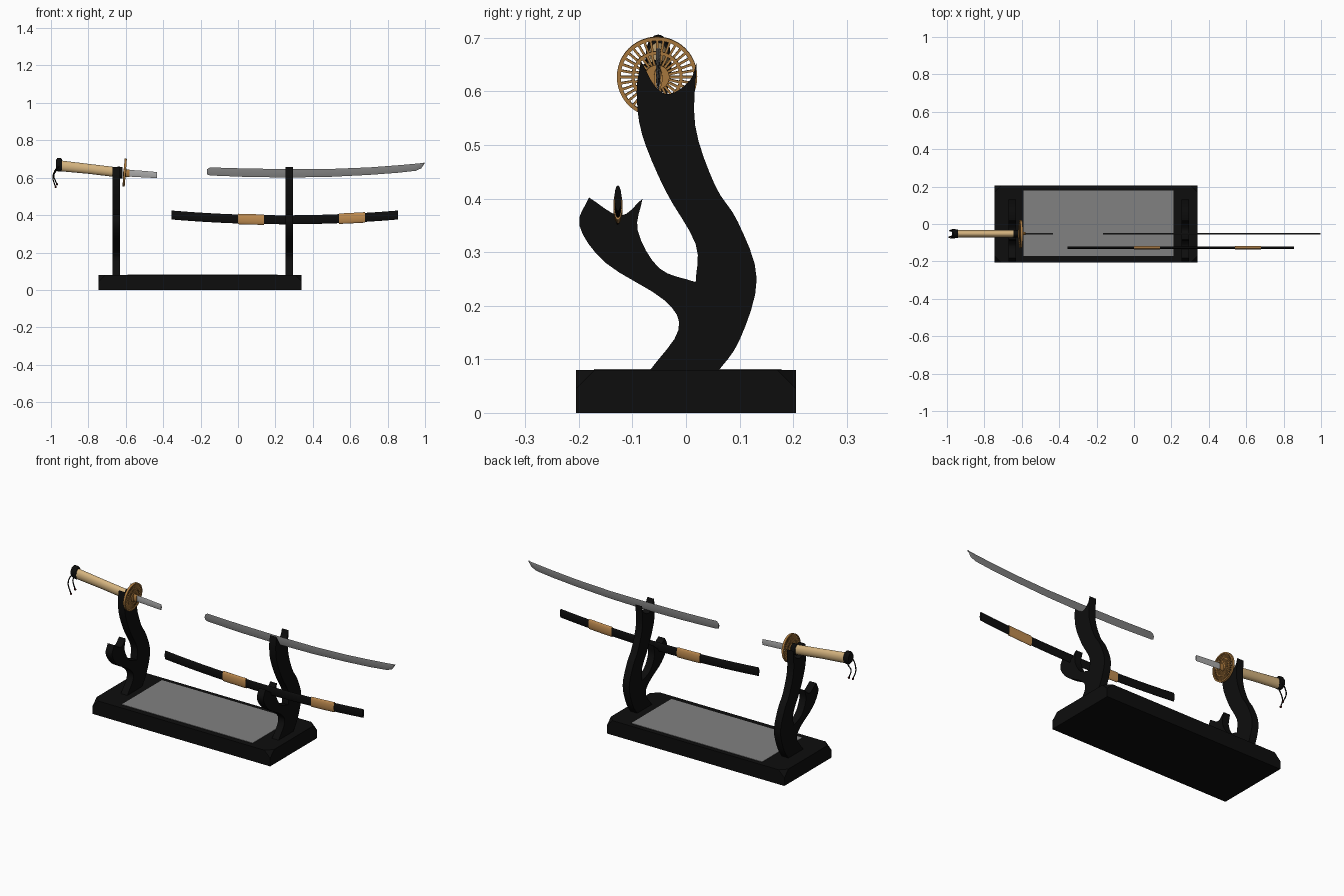
import bpy, bmesh
from math import sin, cos, pi
from mathutils import Matrix, Vector

cube = bpy.data.objects.get("Cube")
if cube:
    bpy.data.objects.remove(cube, do_unlink=True)


def material(name, r, g, b):
    m = bpy.data.materials.new(name)
    m.use_nodes = True
    m.diffuse_color = (r, g, b, 1)
    m.node_tree.nodes["Principled BSDF"].inputs["Base Color"].default_value = (r, g, b, 1)
    return m


BLACK = material("black lacquer", .004, .004, .004)
PANEL = material("grey panel", .22, .22, .22)
STEEL = material("blade steel", .21, .21, .21)
BRIGHT = material("bright steel", .4, .4, .4)
TAN = material("pale wrap", .66, .45, .21)
BAND = material("tan wrap", .52, .26, .08)
BRONZE = material("bronze", .42, .2, .05)
RED = material("dark red", .04, .004, .004)


def finish(name, bm, mat, smooth=True):
    bmesh.ops.recalc_face_normals(bm, faces=bm.faces)
    mesh = bpy.data.meshes.new(name)
    bm.to_mesh(mesh)
    bm.free()
    mesh.materials.append(mat)
    obj = bpy.data.objects.new(name, mesh)
    bpy.context.collection.objects.link(obj)
    if smooth:
        bpy.ops.object.select_all(action='DESELECT')
        obj.select_set(True)
        bpy.context.view_layer.objects.active = obj
        bpy.ops.object.shade_smooth_by_angle(angle=.6)
    return obj


def box(bm, size, place):
    return bmesh.ops.create_cube(bm, size=1, matrix=place @ Matrix.Diagonal((*size, 1)))["verts"]


def loft(name, stations, y, half_width, mat, sides=20):
    """Skin elliptical sections given as (x, bottom, top)."""
    bm = bmesh.new()
    rings = []
    for x, low, high in stations:
        mid, rad = (low + high) / 2, (high - low) / 2
        turns = [2 * pi * i / sides for i in range(sides)]
        rings.append([bm.verts.new((x, y + half_width * cos(t), mid + rad * sin(t))) for t in turns])
    for a, b in zip(rings, rings[1:]):
        for i in range(sides):
            j = (i + 1) % sides
            bm.faces.new((a[i], a[j], b[j], b[i]))
    bm.faces.new(rings[0])
    bm.faces.new(rings[-1])
    return finish(name, bm, mat)


def smooth_run(points, steps=4):
    """Catmull-Rom samples through the points, leaving out the last one."""
    p = [Vector(q) for q in points]
    p = [2 * p[0] - p[1]] + p + [2 * p[-1] - p[-2]]
    out = []
    for a, b, c, d in zip(p, p[1:], p[2:], p[3:]):
        for k in range(steps):
            t = k / steps
            out.append(.5 * (2 * b + (c - a) * t + (2 * a - 5 * b + 4 * c - d) * t * t
                             + (3 * b - a - 3 * c + d) * t ** 3))
    return out


# Base with clipped top corners, and its inset panel
bm = bmesh.new()
verts = box(bm, (1.085, .41, .08), Matrix.Translation((-.2025, 0, .04)))
bmesh.ops.bevel(bm, geom=[v for v in verts if v.co.z > .05], offset=.035, affect='VERTICES')
finish("base", bm, BLACK, False)
bm = bmesh.new()
box(bm, (.8, .35, .004), Matrix.Translation((-.19, .003, .08)))
finish("base_panel", bm, PANEL, False)

# Forked uprights: smooth runs meeting at sharp tips and the crotch
RUNS = [
    [(.054, .07), (.1, .136), (.132, .25), (.097, .356), (.054, .425), (.017, .537), (.02, .655)],
    [(.02, .655), (.007, .62), (-.03, .595), (-.058, .61), (-.084, .657)],
    [(-.084, .657), (-.092, .6), (-.082, .52), (-.039, .416), (.018, .315), (.018, .244)],
    [(.018, .244), (-.05, .27), (-.09, .34), (-.081, .4)],
    [(-.081, .4), (-.123, .368), (-.181, .402)],
    [(-.181, .402), (-.199, .35), (-.15, .28), (-.04, .21), (-.014, .155), (-.067, .08)],
    [(-.067, .08), (-.067, .07)],
]
outline = [q for run in RUNS for q in smooth_run(run, 4 if len(run) > 2 else 1)]
outline.append(Vector((-.067, .07)))
for side, x in (("right", -.65), ("left", .275)):
    bm = bmesh.new()
    face = bm.faces.new([bm.verts.new((x - .02, q.x, q.y)) for q in outline])
    top = bmesh.ops.extrude_face_region(bm, geom=[face])["geom"]
    bmesh.ops.translate(bm, vec=(.04, 0, 0), verts=[g for g in top if isinstance(g, bmesh.types.BMVert)])
    bmesh.ops.triangulate(bm, faces=[f for f in bm.faces if len(f.verts) > 4])
    finish(side + "_upright", bm, BLACK)

# Scabbard: a shallow sagging sweep with two wrapped bands
SHEATH_Y = -.127


def sheath(name, x0, x1, half_height, half_width, mat):
    xs = [x0 + (x1 - x0) * i / 16 for i in range(17)]
    mids = [.375 + .07 * (x - .25) ** 2 for x in xs]
    loft(name, [(x, m - half_height, m + half_height) for x, m in zip(xs, mids)], SHEATH_Y, half_width, mat)


sheath("scabbard", -.355, .855, .024, .0065, BLACK)
sheath("scabbard_band_right", 0, .14, .028, .0085, BAND)
sheath("scabbard_band_left", .54, .68, .028, .0085, BAND)

# Blade resting in the left upright, and the short stub at the guard
SWORD_Y = -.052
loft("blade", [(-.165, .618, .645), (-.15, .612, .655), (.05, .604, .649), (.28, .601, .646),
               (.5, .605, .647), (.7, .615, .655), (.85, .626, .666), (.95, .637, .675),
               (.98, .65, .678), (.998, .678, .681)], SWORD_Y, .004, STEEL, 4)
loft("blade_stub", [(-.6, .607, .643), (-.51, .602, .637), (-.432, .598, .63)], SWORD_Y, .004, BRIGHT, 4)

# Hilt: wrapped grip, pommel cap and collars
loft("grip", [(-.955, .635, .693), (-.8, .621, .674), (-.64, .602, .655)], SWORD_Y, .019, TAN)
loft("pommel", [(-.972, .642, .698), (-.965, .634, .706), (-.947, .632, .704), (-.94, .638, .697)],
     SWORD_Y, .023, BLACK)
loft("grip_collar", [(-.645, .598, .66), (-.617, .596, .657)], SWORD_Y, .021, BLACK)
loft("blade_collar", [(-.6, .605, .645), (-.58, .603, .643)], SWORD_Y, .008, BRONZE)

# Openwork guard: rim, inner ring, hub and spokes
TILT = Matrix.Translation((-.606, SWORD_Y - .002, .627)) @ Matrix.Rotation(.08, 4, 'Y')


def ring(bm, inner, outer, thick, n=48):
    corners = ((-thick, inner), (-thick, outer), (thick, outer), (thick, inner))
    loops = []
    for i in range(n):
        t = 2 * pi * i / n
        loops.append([bm.verts.new(TILT @ Vector((x, r * cos(t), r * sin(t)))) for x, r in corners])
    for a, b in zip(loops, loops[1:] + loops[:1]):
        for i in range(4):
            j = (i + 1) % 4
            bm.faces.new((a[i], a[j], b[j], b[i]))


bm = bmesh.new()
ring(bm, .068, .075, .006)
ring(bm, .042, .048, .006)
ring(bm, .003, .023, .008)
for count, start, end, width in ((36, .046, .07, .0045), (28, .02, .044, .0045)):
    for i in range(count):
        place = TILT @ Matrix.Rotation(2 * pi * i / count, 4, 'X') @ Matrix.Translation((0, 0, (start + end) / 2))
        box(bm, (.007, width, end - start), place)
finish("guard", bm, BRONZE, False)


# Cords hanging from the pommel, each ending in a small bead
def cord(name, points):
    curve = bpy.data.curves.new(name, 'CURVE')
    curve.dimensions = '3D'
    curve.bevel_depth = .003
    curve.bevel_resolution = 2
    path = smooth_run(points) + [Vector(points[-1])]
    spline = curve.splines.new('POLY')
    spline.points.add(len(path) - 1)
    for p, q in zip(spline.points, path):
        p.co = (*q, 1)
    curve.materials.append(BLACK)
    bpy.context.collection.objects.link(bpy.data.objects.new(name, curve))
    bm = bmesh.new()
    bmesh.ops.create_uvsphere(bm, u_segments=10, v_segments=6, radius=.006,
                              matrix=Matrix.Translation(points[-1]))
    finish(name + "_bead", bm, RED)


cord("front_cord", [(-.955, -.073, .66), (-.975, -.075, .645), (-.99, -.07, .6), (-.975, -.066, .55)])
cord("back_cord", [(-.955, -.031, .66), (-.97, -.03, .64), (-.985, -.036, .61), (-.968, -.04, .565)])
